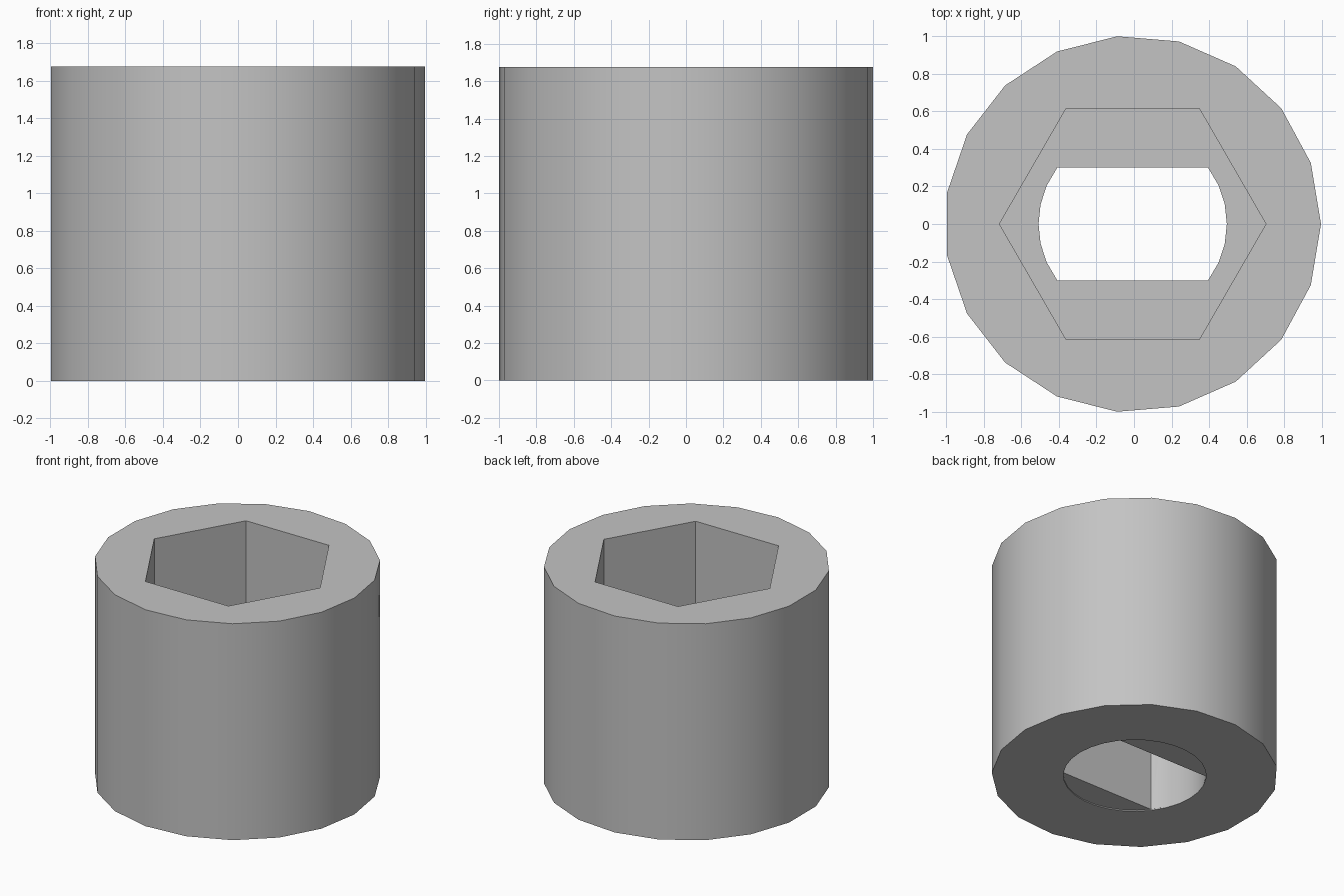
import bpy
import bmesh
from math import cos, sin, radians

if "Cube" in bpy.data.objects:
    bpy.data.objects.remove(bpy.data.objects["Cube"], do_unlink=True)

HEIGHT = 1.675
FLOOR = HEIGHT / 2          # where the hex socket meets the slot
CENTRE_X = -0.007

grey = bpy.data.materials.new("plain grey")
grey.use_nodes = True
colour = (0.55, 0.55, 0.55, 1)
grey.diffuse_color = colour
grey.node_tree.nodes["Principled BSDF"].inputs["Base Color"].default_value = colour


def prism(name, radius, angles, bottom, top):
    """Upright prism whose corners lie on a circle at the given angles."""
    bm = bmesh.new()
    ring = [bm.verts.new((CENTRE_X + radius * cos(radians(a)),
                          radius * sin(radians(a)), bottom)) for a in angles]
    base = bm.faces.new(ring)
    lifted = bmesh.ops.extrude_face_region(bm, geom=[base], use_keep_orig=True)
    for v in lifted["geom"]:
        if isinstance(v, bmesh.types.BMVert):
            v.co.z = top
    bmesh.ops.recalc_face_normals(bm, faces=bm.faces)
    mesh = bpy.data.meshes.new(name)
    bm.to_mesh(mesh)
    bm.free()
    mesh.materials.append(grey)
    obj = bpy.data.objects.new(name, mesh)
    bpy.context.collection.objects.link(obj)
    return obj


def regular(sides):
    return [360 * i / sides for i in range(sides)]


# Round body
body = prism("coupler_body", 1.0034, regular(19), 0, HEIGHT)

# Hex socket, double-flat shaft slot and shallow round relief underneath
arc = [-36.9, -24, -12, 0, 12, 24, 36.9]
cutters = [
    prism("hex_socket_cutter", 0.71, regular(6), FLOOR, HEIGHT + 0.2),
    prism("shaft_slot_cutter", 0.5017, arc + [180 + a for a in arc], -0.2, FLOOR + 0.1),
    prism("round_relief_cutter", 0.5017, regular(30), -0.2, 0.008),
]
for cutter in cutters:
    cutter.hide_render = True
    mod = body.modifiers.new(cutter.name, "BOOLEAN")
    mod.operation = "DIFFERENCE"
    mod.solver = "EXACT"
    mod.object = cutter

# Apply the cuts and drop the helpers
bpy.ops.object.select_all(action="DESELECT")
body.select_set(True)
bpy.context.view_layer.objects.active = body
for cutter in cutters:
    bpy.ops.object.modifier_apply(modifier=cutter.name)
    bpy.data.objects.remove(cutter, do_unlink=True)

# Smooth round walls, sharp rims and corners
bpy.ops.object.shade_smooth_by_angle(angle=radians(30))
